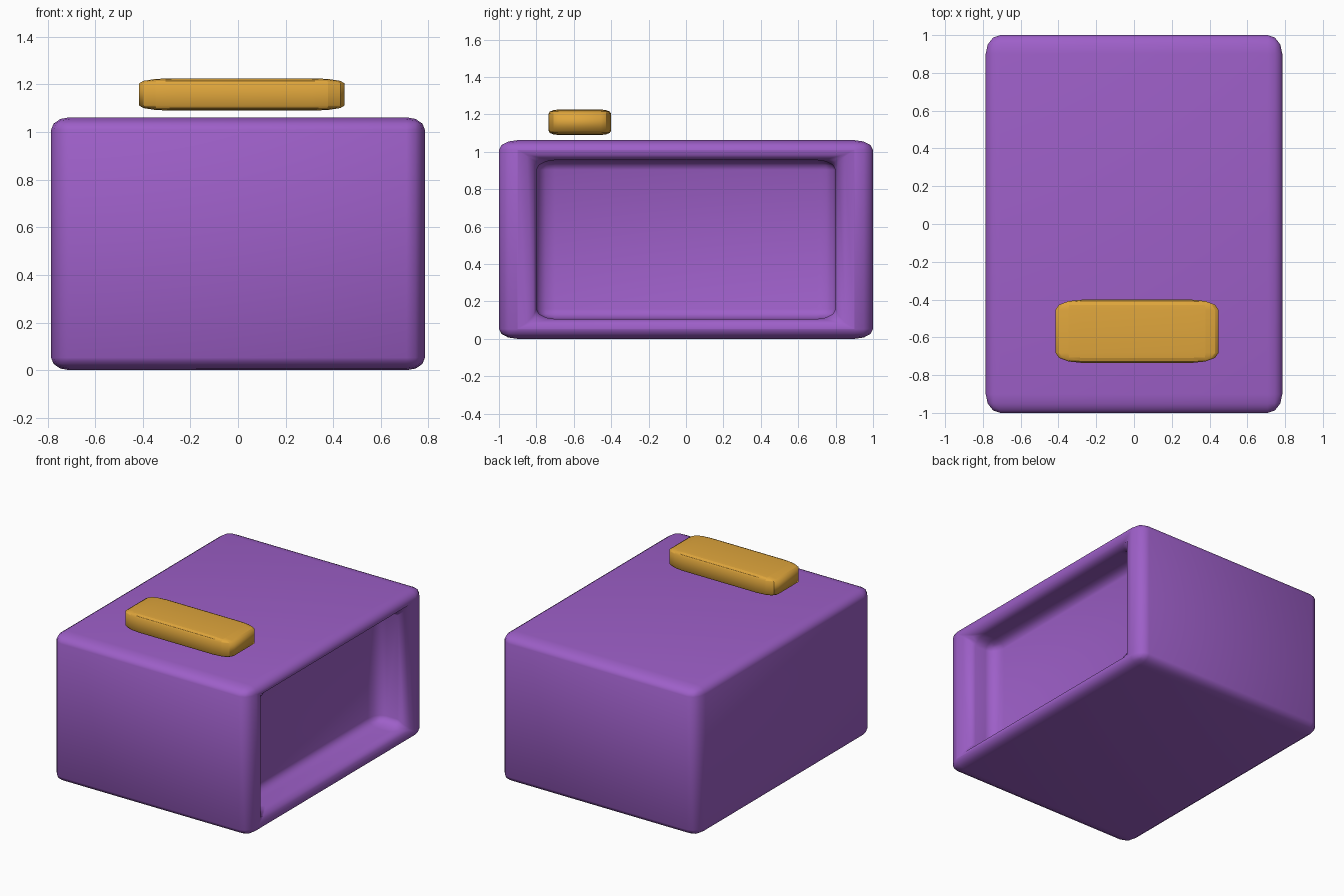
import bpy, bmesh
from math import radians
from mathutils import Vector

if "Cube" in bpy.data.objects:
    bpy.data.objects.remove(bpy.data.objects["Cube"])


def material(name, color):
    m = bpy.data.materials.new(name)
    m.diffuse_color = (*color, 1)
    m.use_nodes = True
    m.node_tree.nodes["Principled BSDF"].inputs["Base Color"].default_value = m.diffuse_color
    return m


def soft_box(name, center, half, bevel, mat, recess=None):
    """Two-unit cube, stretched by object scale so its bevels stretch too."""
    bm = bmesh.new()
    bmesh.ops.create_cube(bm, size=2)
    if recess:
        # Inset the +x face in proportion, then push it inwards
        ratio, depth = recess
        face = max(bm.faces, key=lambda f: f.calc_center_median().x)
        bmesh.ops.inset_region(bm, faces=[face], thickness=1 - ratio,
                               use_even_offset=True)
        new = bmesh.ops.extrude_discrete_faces(bm, faces=[face])["faces"]
        bmesh.ops.translate(bm, verts=new[0].verts, vec=Vector((-depth, 0, 0)))
    for f in bm.faces:
        f.smooth = True
    me = bpy.data.meshes.new(name)
    bm.to_mesh(me)
    bm.free()
    me.materials.append(mat)
    ob = bpy.data.objects.new(name, me)
    bpy.context.collection.objects.link(ob)
    ob.location, ob.scale = center, half
    mod = ob.modifiers.new("soft_edges", "BEVEL")
    mod.width, mod.segments = bevel, 3
    mod.limit_method, mod.use_clamp_overlap = "ANGLE", False
    return ob


# Box with a shallow recess in its right side
soft_box("box_body", (0, 0, 0.531), (0.785, 1, 0.531), 0.099,
         material("purple", (0.34, 0.115, 0.58)), recess=(0.8, 0.31))

# Bar floating just above the top, near the front, with crisper facets
bar = soft_box("top_bar", (0.016, -0.568, 1.158), (0.432, 0.167, 0.068), 0.32,
               material("orange", (0.74, 0.38, 0.045)))
bpy.context.view_layer.objects.active = bar
bar.select_set(True)
bpy.ops.object.modifier_apply(modifier="soft_edges")
bpy.ops.object.shade_smooth_by_angle(angle=radians(25))
